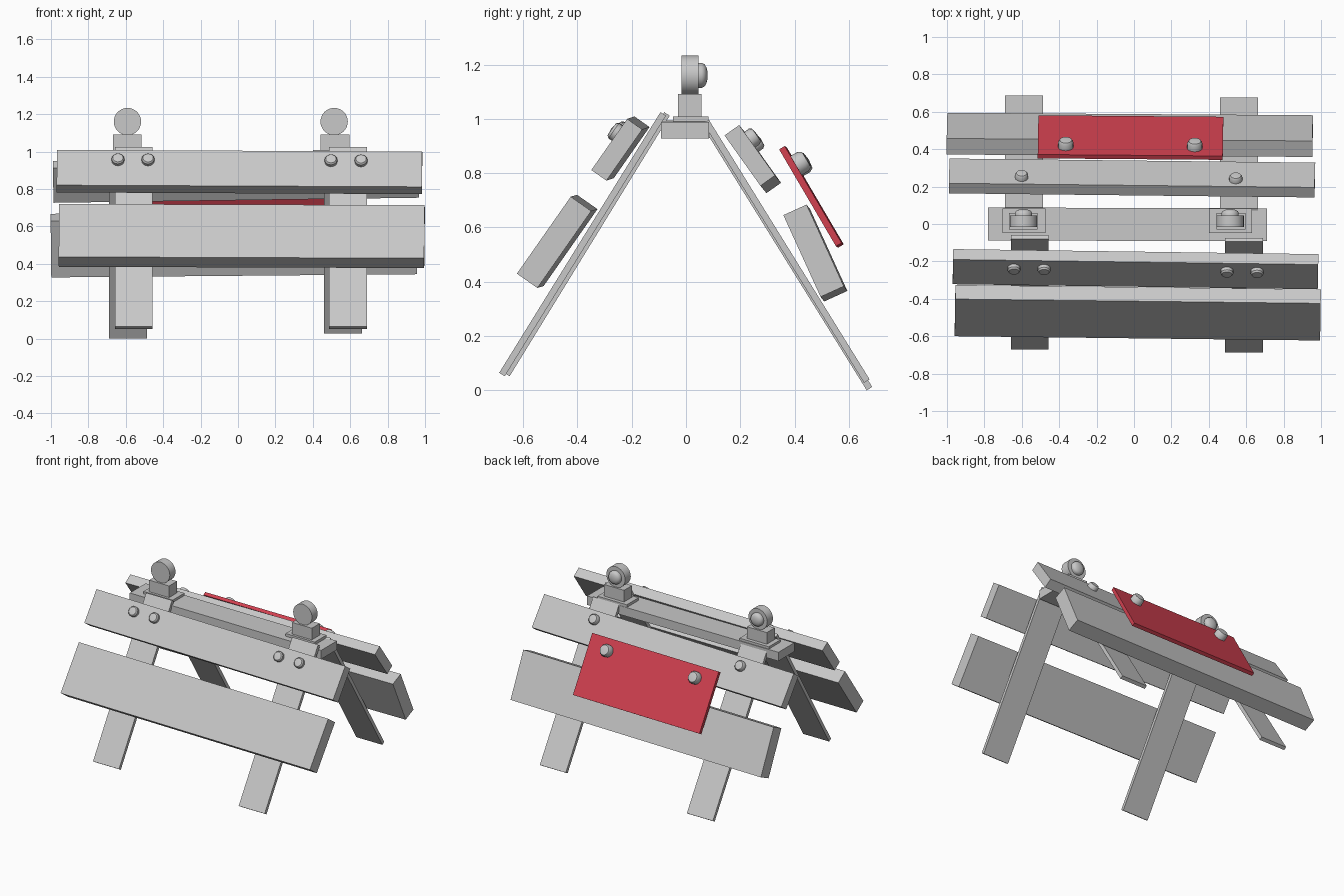
import bpy, bmesh, math
from mathutils import Matrix, Vector

if "Cube" in bpy.data.objects:
    bpy.data.objects.remove(bpy.data.objects["Cube"])


def material(name, rgb):
    m = bpy.data.materials.new(name)
    m.diffuse_color = (*rgb, 1)
    m.use_nodes = True
    m.node_tree.nodes["Principled BSDF"].inputs["Base Color"].default_value = m.diffuse_color
    return m


GREY = material("light grey", (0.58, 0.58, 0.58))
RED = material("sign red", (0.64, 0.052, 0.08))


def finish(name, bm, mat, matrix, smooth=False):
    bmesh.ops.recalc_face_normals(bm, faces=bm.faces)
    me = bpy.data.meshes.new(name)
    bm.to_mesh(me)
    bm.free()
    me.materials.append(mat)
    ob = bpy.data.objects.new(name, me)
    bpy.context.collection.objects.link(ob)
    ob.matrix_world = matrix
    if smooth:
        bpy.ops.object.select_all(action='DESELECT')
        ob.select_set(True)
        bpy.context.view_layer.objects.active = ob
        bpy.ops.object.shade_smooth_by_angle(angle=math.radians(35))
    return ob


def box(name, size, matrix, mat=GREY):
    bm = bmesh.new()
    bmesh.ops.create_cube(bm, size=1)
    bmesh.ops.scale(bm, vec=size, verts=bm.verts)
    return finish(name, bm, mat, matrix)


def lathe(name, profile, matrix, steps=24):
    """Spin (radius, height) points round local z."""
    bm = bmesh.new()
    vs = [bm.verts.new((r, 0, h)) for r, h in profile]
    es = [bm.edges.new(p) for p in zip(vs, vs[1:])]
    bmesh.ops.spin(bm, geom=vs + es, cent=(0, 0, 0), axis=(0, 0, 1),
                   angle=math.tau, steps=steps)
    bmesh.ops.remove_doubles(bm, verts=bm.verts, dist=1e-5)
    return finish(name, bm, GREY, matrix, smooth=True)


def board(name, left, right, height, thick, lean, mat=GREY):
    """Board between two end centres, its top leaning towards +y by lean degrees."""
    p, q = Vector(left), Vector(right)
    a = math.radians(lean)
    x = (q - p).normalized()
    z = Vector((0, math.sin(a), math.cos(a)))
    z = (z - x * z.dot(x)).normalized()
    y = z.cross(x)
    m = Matrix((x, y, z)).transposed().to_4x4()
    m.translation = (p + q) / 2
    box(name, ((q - p).length, thick, height), m, mat)
    return m


def bolts(name, m, xs, up, thick, side, r, h):
    """Bolt heads on the outer face (side = -1 front, 1 back) of a board."""
    for i, x in enumerate(xs):
        local = Matrix.Translation((x - m.translation.x, side * thick / 2, up))
        turn = Matrix.Rotation(-side * math.pi / 2, 4, 'X')
        lathe(f"{name}_{i + 1}",
              [(0, -0.005), (r, -0.005), (r, h * 0.6), (r * 0.8, h * 0.9), (0, h)],
              m @ local @ turn, 16)


# Legs: x centre, bottom (y, z), top (y, z)
for name, x, (by, bz), (ty, tz) in (
        ("front_left_leg", -0.557, (-0.660, 0.058), (-0.070, 1.018)),
        ("front_right_leg", 0.588, (-0.678, 0.058), (-0.084, 1.018)),
        ("back_left_leg", -0.588, (0.676, 0.006), (0.078, 0.968)),
        ("back_right_leg", 0.562, (0.666, 0.034), (0.074, 0.990))):
    cy, cz = (by + ty) / 2, (bz + tz) / 2
    board(name, (x - 0.101, cy, cz), (x + 0.101, cy, cz),
          math.hypot(ty - by, tz - bz), 0.024,
          math.degrees(math.atan2(ty - by, tz - bz)))

# Top beam joining the legs
board("top_beam", (-0.78, 0.0, 0.962), (0.71, -0.004, 0.958), 0.062, 0.176, 0)

# Crossing planks
fu = board("front_upper_plank", (-0.968, -0.228, 0.895), (0.984, -0.255, 0.886),
           0.23, 0.068, 35)
board("front_lower_plank", (-0.957, -0.463, 0.552), (0.997, -0.486, 0.545),
      0.346, 0.092, 35)
bu = board("back_upper_plank", (-0.988, 0.257, 0.838), (0.967, 0.235, 0.865),
           0.228, 0.066, -35.5)
board("back_lower_plank", (-1.0, 0.483, 0.497), (0.955, 0.47, 0.514),
      0.331, 0.094, -24.5)

# Red sign panel on the back
sign = board("sign_panel", (-0.513, 0.466, 0.71), (0.476, 0.458, 0.715),
             0.414, 0.024, -30.4, RED)

# Bolt heads
bolts("front_bolt", fu, (-0.642, -0.481, 0.497, 0.658), 0.047, 0.068, -1, 0.034, 0.03)
bolts("back_bolt", bu, (-0.6, 0.545), 0.055, 0.066, 1, 0.035, 0.034)
bolts("sign_bolt", sign, (-0.364, 0.326), 0.125, 0.024, 1, 0.041, 0.048)

# Warning lamps: base plate, battery box, round housing and lens
for side, px, bx, lx in (("left", -0.588, -0.592, -0.591),
                         ("right", 0.516, 0.518, 0.514)):
    T = Matrix.Translation
    box(f"{side}_lamp_plate", (0.228, 0.13, 0.022), T((px, 0.018, 0.998)))
    box(f"{side}_lamp_box", (0.154, 0.088, 0.085), T((bx, 0.014, 1.048)))
    to_back = T((lx, 0, 1.16)) @ Matrix.Rotation(-math.pi / 2, 4, 'X')
    lathe(f"{side}_lamp_housing",
          [(0, -0.017), (0.073, -0.017), (0.073, 0.046), (0, 0.046)], to_back, 32)
    lathe(f"{side}_lamp_lens",
          [(0, 0.04), (0.046, 0.04), (0.046, 0.058), (0.041, 0.068),
           (0.03, 0.075), (0.015, 0.079), (0, 0.08)], to_back, 32)
